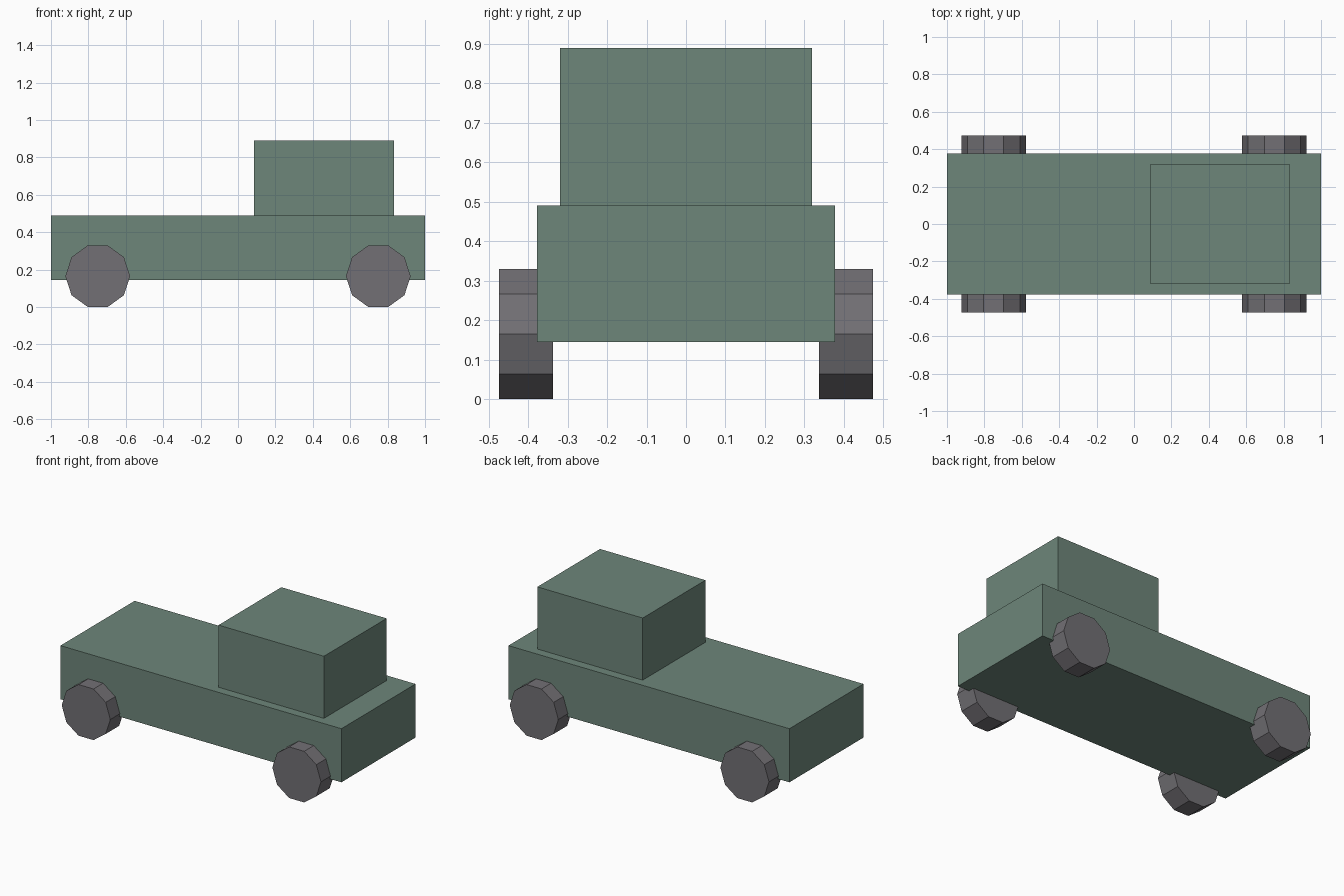
import bpy
import math

cube = bpy.data.objects.get("Cube")
if cube:
    bpy.data.objects.remove(cube, do_unlink=True)


def make_material(name, rgb):
    mat = bpy.data.materials.new(name)
    mat.use_nodes = True
    color = (*rgb, 1.0)
    mat.diffuse_color = color
    mat.node_tree.nodes["Principled BSDF"].inputs["Base Color"].default_value = color
    return mat


def finish(name, mat):
    obj = bpy.context.object
    obj.name = name
    obj.data.name = name
    obj.data.materials.append(mat)
    return obj


def box(name, low, high, mat):
    center = [(a + b) / 2 for a, b in zip(low, high)]
    bpy.ops.mesh.primitive_cube_add(size=1, location=center)
    obj = finish(name, mat)
    obj.scale = [b - a for a, b in zip(low, high)]
    bpy.ops.object.transform_apply(location=False, rotation=False, scale=True)
    return obj


green = make_material("muted green", (0.155, 0.24, 0.195))
grey = make_material("tire grey", (0.168, 0.161, 0.176))

# Long flat body with a cabin near the +x end
box("body", (-1, -0.377, 0.145), (1, 0.377, 0.49), green)
box("cabin", (0.085, -0.319, 0.49), (0.835, 0.319, 0.89), green)

# Ten-sided wheels resting on a flat side
SIDES = 10
RADIUS = 0.173
WIDTH = 0.137
axle_height = RADIUS * math.cos(math.pi / SIDES)
for x, end in ((-0.75, "rear"), (0.75, "front")):
    for y, side in ((-0.406, "near"), (0.406, "far")):
        bpy.ops.mesh.primitive_cylinder_add(
            vertices=SIDES, radius=RADIUS, depth=WIDTH,
            location=(x, y, axle_height),
            rotation=(math.pi / 2, math.pi / 2, 0))
        wheel = finish(f"{end}_wheel_{side}", grey)
        # Bake the rotation, then turn corners to point along x
        bpy.ops.object.transform_apply(location=False, rotation=True, scale=False)
        lowest = min(v.co.z for v in wheel.data.vertices)
        if lowest < -axle_height - 0.002:
            wheel.rotation_euler.y = math.pi / SIDES
            bpy.ops.object.transform_apply(location=False, rotation=True, scale=False)
